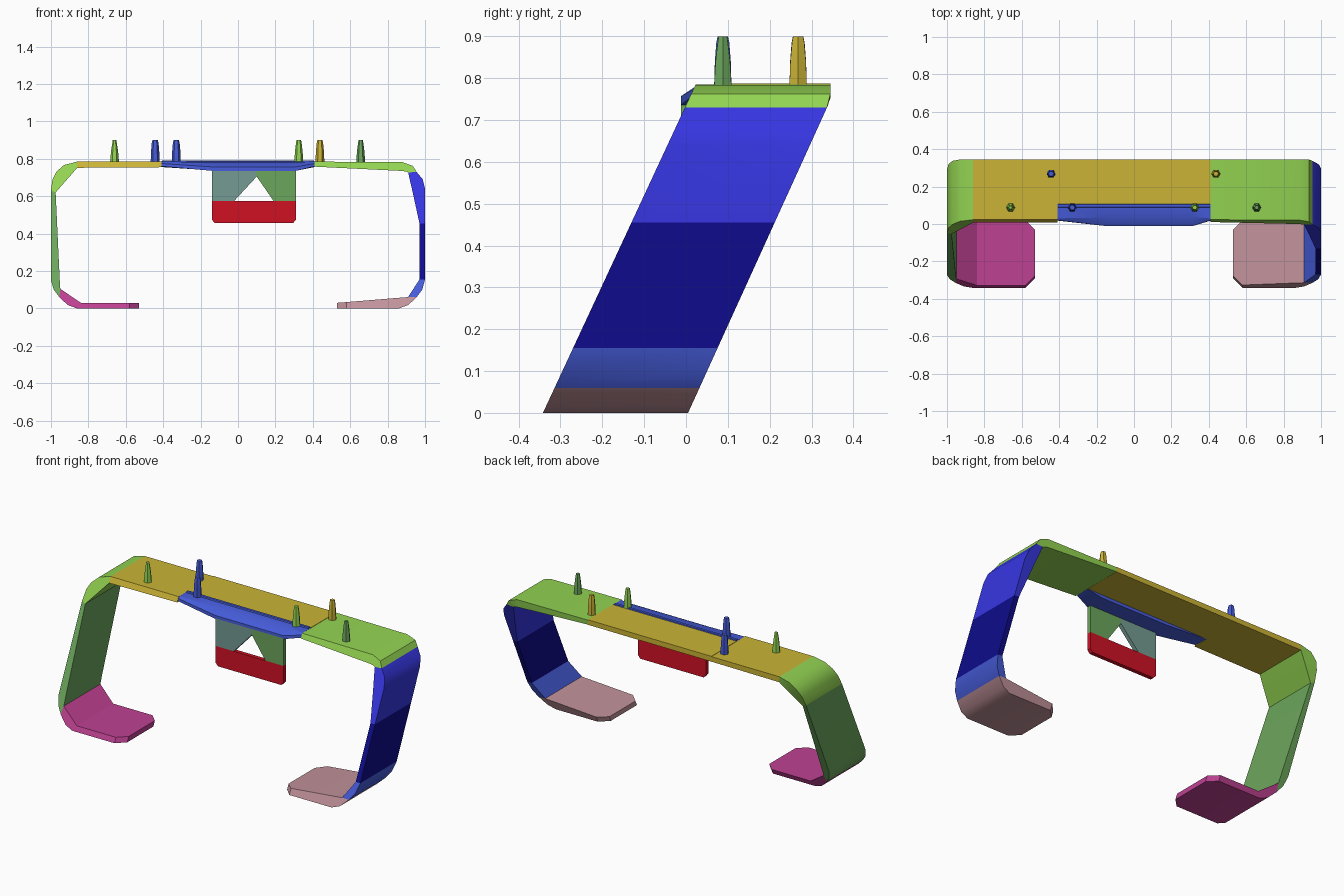
import bpy, bmesh, math

cube = bpy.data.objects.get("Cube")
if cube:
    bpy.data.objects.remove(cube, do_unlink=True)


def lin(c):
    c /= 255
    return c / 12.92 if c <= 0.04045 else ((c + 0.055) / 1.055) ** 2.4


def material(name, r, g, b):
    m = bpy.data.materials.new(name)
    col = (lin(r), lin(g), lin(b), 1)
    m.diffuse_color = col
    m.use_nodes = True
    m.node_tree.nodes["Principled BSDF"].inputs["Base Color"].default_value = col
    return m


gold = material("gold", 203, 180, 54)
lime = material("lime", 147, 212, 82)
green = material("leaf green", 108, 166, 92)
teal = material("grey teal", 116, 155, 146)
blue = material("mid blue", 70, 92, 218)
royal = material("royal blue", 54, 54, 226)
navy = material("navy", 14, 12, 140)
red = material("red", 208, 17, 36)
magenta = material("magenta", 190, 65, 146)
pink = material("dusty pink", 194, 147, 155)


def finish(name, bm, mat):
    bmesh.ops.remove_doubles(bm, verts=bm.verts, dist=0.0005)
    bmesh.ops.recalc_face_normals(bm, faces=bm.faces)
    me = bpy.data.meshes.new(name)
    bm.to_mesh(me)
    bm.free()
    me.materials.append(mat)
    ob = bpy.data.objects.new(name, me)
    bpy.context.collection.objects.link(ob)
    bpy.ops.object.select_all(action="DESELECT")
    ob.select_set(True)
    bpy.context.view_layer.objects.active = ob
    bpy.ops.object.shade_smooth_by_angle(angle=math.radians(30))
    return ob


def loft(name, rings, mat):
    """Skin a list of closed rings and cap both ends."""
    bm = bmesh.new()
    vs = [[bm.verts.new(p) for p in ring] for ring in rings]
    n = len(vs[0])
    for a, b in zip(vs, vs[1:]):
        for i in range(n):
            j = (i + 1) % n
            bm.faces.new((a[i], a[j], b[j], b[i]))
    bm.faces.new(vs[0])
    bm.faces.new(vs[-1])
    return finish(name, bm, mat)


def front_y(z):
    return -0.342 + 0.465 * z


def back_y(z):
    return min(0.345, 0.005 + 0.455 * z)


def band(name, stations, mat, inset=0.0, front=None):
    """Raked strip: each station is outer x, outer z, inner x, inner z."""
    rings = []
    for k, (xo, zo, xi, zi) in enumerate(stations):
        d = inset if k == 0 else 0
        fo = front_y(zo) if front is None else front
        fi = front_y(zi) if front is None else front
        rings.append([(xo, fo + d, zo), (xo, back_y(zo) - d, zo),
                      (xi, back_y(zi) - d, zi), (xi, fi + d, zi)])
    return loft(name, rings, mat)


def plate(name, pts, y0, y1, mat):
    """Upright plate from an x-z outline."""
    return loft(name, [[(x, y, z) for x, z in pts] for y in (y0, y1)], mat)


# Right side (-x): foot, leg, rounded shoulder
band("right_foot", [(-.53, 0, -.53, .03), (-.58, 0, -.58, .03), (-.86, 0, -.84, .03),
                    (-.91, .018, -.89, .064), (-.955, .06, -.95, .105)], magenta, .05)
band("right_leg", [(-.955, .06, -.95, .105), (-.985, .1, -.951, .12),
                   (-1, .15, -.953, .15), (-1, .63, -.975, .62)], green)
band("right_shoulder", [(-1, .63, -.975, .62), (-.992, .69, -.947, .652),
                        (-.972, .73, -.918, .685), (-.93, .767, -.889, .718),
                        (-.86, .785, -.86, .752)], lime)

# Left side (+x): foot, shin, leg sections, shoulder
band("left_foot", [(.53, 0, .53, .03), (.58, 0, .58, .034), (.86, 0, .86, .057),
                   (.91, .018, .9, .06), (.955, .06, .91, .062)], pink, .05)
band("left_shin", [(.955, .06, .91, .062), (.985, .1, .936, .102),
                   (1, .155, .97, .155)], blue)
band("left_lower_leg", [(1, .155, .97, .155), (1, .455, .97, .455)], navy)
band("left_upper_leg", [(1, .455, .97, .455), (1, .64, .932, .63),
                        (.988, .69, .92, .68), (.955, .73, .91, .727)], royal)
band("left_shoulder", [(.41, .785, .41, .758), (.88, .782, .88, .735),
                       (.935, .762, .9, .731), (.955, .73, .91, .727)], lime)

# Top beam: full-depth end and the rear strip behind the front shelf
band("beam_end", [(-.86, .785, -.86, .752), (-.41, .785, -.41, .755)], gold)
band("beam_rear", [(-.41, .787, -.41, .755), (.41, .787, .41, .757)], gold, front=.108)

# Front shelf, swelling forward and down in the middle
end = [(.11, .786), (.03, .785), (.018, .76), (.11, .756)]
mid = [(.11, .786), (.035, .783), (-.012, .757), (-.012, .736), (.11, .738)]
end.insert(2, (.02, .775))
loft("front_shelf", [[(x, y, z) for y, z in sec] for x, sec in
                     ((-.41, end), (-.14, mid), (.31, mid), (.41, end))], blue)
loft("shelf_ridge", [[(x, y, z) for y, z in ((.085, .78), (.09, .792), (.105, .792), (.108, .78))]
                     for x in (-.405, .405)], blue)

# Hanging panel with a triangular opening
Y0, Y1 = -.012, .012
plate("panel_right", [(-.14, .575), (-.02, .575), (.1, .705), (.1, .74), (-.14, .74)],
      Y0, Y1, teal)
plate("panel_left", [(.1, .705), (.19, .575), (.31, .575), (.31, .74), (.1, .74)],
      Y0, Y1, green)
plate("panel_base", [(-.14, .575), (-.14, .475), (-.125, .457), (.295, .457),
                     (.31, .475), (.31, .575)], Y0, Y1, red)

# Tapered pegs on the beam
pegs = [("outer_right_peg", -.66, .088, .012, lime), ("rear_right_peg", -.443, .268, .018, blue),
        ("inner_right_peg", -.33, .088, .018, blue), ("inner_left_peg", .325, .088, .015, lime),
        ("rear_left_peg", .438, .268, .017, gold), ("outer_left_peg", .656, .088, .014, green)]
for name, x, y, top, mat in pegs:
    rings = []
    for z, r in ((.78, .024), (.84, (.024 + top) / 2 + .001), (.885, top), (.9, top * .8)):
        rings.append([(x + r * math.cos(a), y + r * math.sin(a), z)
                      for a in (math.tau * i / 6 for i in range(6))])
    loft(name, rings, mat)
